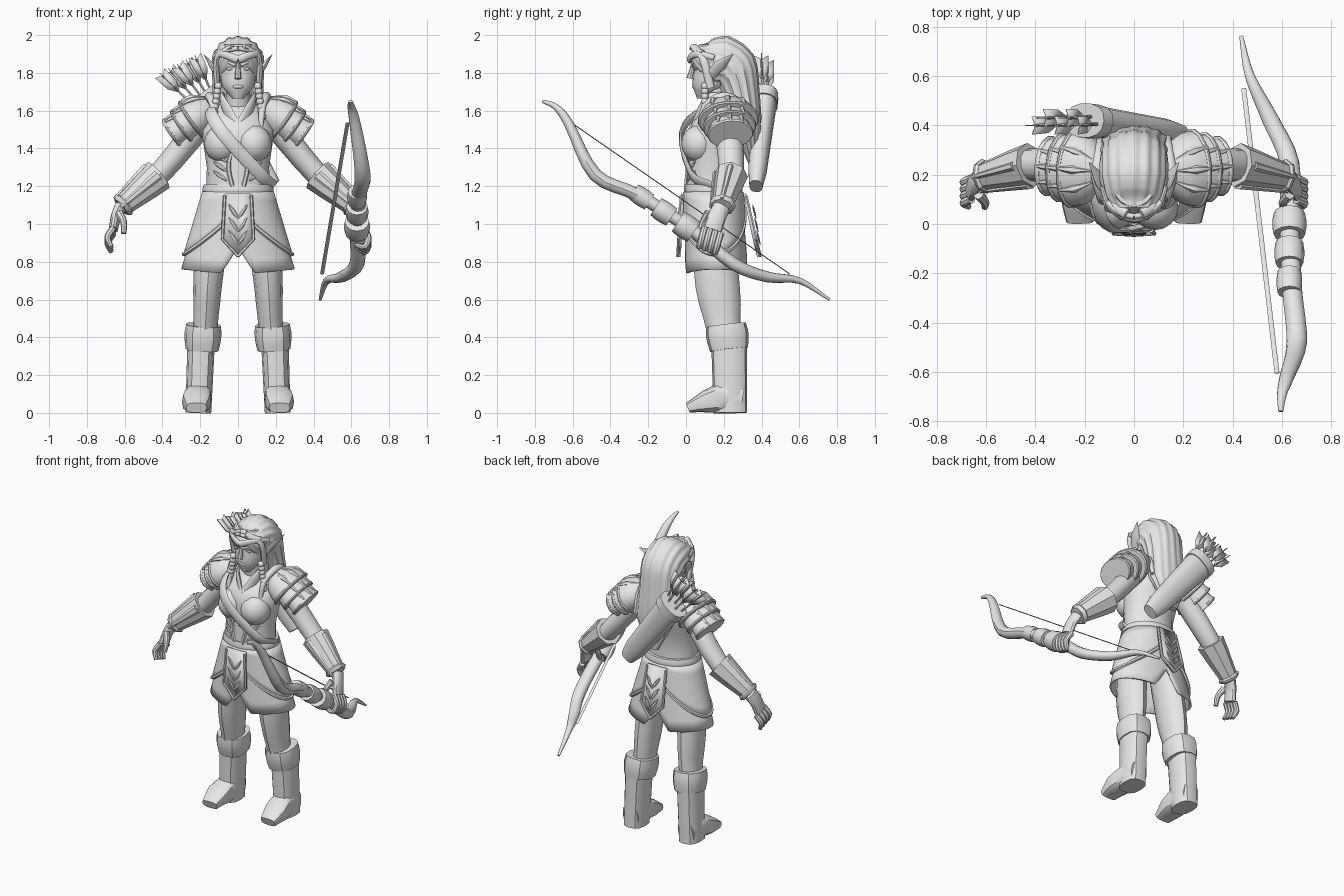
import bpy, bmesh
from math import sin, cos, pi, radians
from mathutils import Vector

cube = bpy.data.objects.get("Cube")
if cube:
    bpy.data.objects.remove(cube)

grey = bpy.data.materials.new("plain grey")
grey.use_nodes = True
grey.diffuse_color = (.8, .8, .8, 1)
grey.node_tree.nodes["Principled BSDF"].inputs["Base Color"].default_value = grey.diffuse_color
parts = []
ACROSS, DEPTH, UP = Vector((1, 0, 0)), Vector((0, 1, 0)), Vector((0, 0, 1))


def make(name, verts, faces, mirror=False, thickness=0):
    """Turn verts and faces into an object, optionally mirrored or thickened."""
    mesh = bpy.data.meshes.new(name)
    mesh.from_pydata([tuple(v) for v in verts], [], faces)
    bm = bmesh.new()
    bm.from_mesh(mesh)
    bmesh.ops.recalc_face_normals(bm, faces=bm.faces)
    bm.to_mesh(mesh)
    bm.free()
    mesh.materials.append(grey)
    obj = bpy.data.objects.new(name, mesh)
    bpy.context.collection.objects.link(obj)
    if thickness:
        solid = obj.modifiers.new("Thickness", 'SOLIDIFY')
        solid.thickness = thickness
        solid.offset = 0
    if mirror:
        obj.modifiers.new("Mirror", 'MIRROR')
    parts.append(obj)


def grid_faces(rows, cols):
    """Quads of a surface whose rows close on themselves."""
    return [(r * cols + i, r * cols + (i + 1) % cols, (r + 1) * cols + (i + 1) % cols, (r + 1) * cols + i)
            for r in range(rows - 1) for i in range(cols)]


def curve(points, steps):
    """Smooth path through the points."""
    p = [Vector(q) for q in points]
    p = [2 * p[0] - p[1]] + p + [2 * p[-1] - p[-2]]
    path = []
    for a, b, c, d in zip(p, p[1:], p[2:], p[3:]):
        for t in [s / steps for s in range(steps)]:
            path.append(b + (c - a) * (t / 2) + (2 * a - 5 * b + 4 * c - d) * (t ** 2 / 2)
                        + (3 * b - a - 3 * c + d) * (t ** 3 / 2))
    return path + [p[-2]]


def blend(values, t):
    """Value at fraction t along an evenly spaced list."""
    place = t * (len(values) - 1)
    i = min(int(place), len(values) - 1)
    following = values[min(i + 1, len(values) - 1)]
    return values[i] + (following - values[i]) * (place - i)


def sweep(name, points, widths, flat=(1,), hint=ACROSS, sides=12, steps=3,
          mirror=False, level=False, power=1, strands=0):
    """Oval swept on a path: widths run along hint, flat scales the other axis."""
    path = curve(points, steps)
    last = len(path) - 1
    verts = []
    for i, p in enumerate(path):
        along = UP if level else (path[min(i + 1, last)] - path[max(i - 1, 0)]).normalized()
        u = (hint - along * hint.dot(along)).normalized()
        v = along.cross(u)
        width, ratio = blend(widths, i / last), blend(flat, i / last)
        for angle in [2 * pi * k / sides for k in range(sides)]:
            c, s = cos(angle), sin(angle)
            r = width * (1 + .03 * cos(strands * angle)) if strands else width
            x, y = [r * abs(q) ** power * (1 if q > 0 else -1) for q in (c, s)]
            verts.append(p + u * x + v * y * ratio)
    faces = grid_faces(len(path), sides)
    faces += [tuple(range(sides)), tuple(range(last * sides, len(verts)))]
    make(name, verts, faces, mirror)


def ball(name, centre, size, rows=8, **options):
    """Ellipsoid."""
    angles = [pi * (k / rows - .5) for k in range(rows + 1)]
    sweep(name, [Vector(centre) + UP * size[2] * sin(a) for a in angles],
          [size[0] * max(cos(a), .02) for a in angles], (size[1] / size[0],),
          steps=1, level=True, **options)


# Torso, neck and vest details
sweep("torso", [(0, .14, 1.1), (0, .14, 1.3), (0, .17, 1.5), (0, .2, 1.6), (0, .2, 1.66)],
      [.17, .165, .195, .14, .06], [.82], sides=20, level=True)
sweep("neck", [(0, .18, 1.6), (0, .15, 1.72)], [.07, .06])
ball("breast", (.085, .07, 1.425), (.095, .095, .1), mirror=True, sides=16)
sweep("collar", [(.08, .2, 1.67), (.08, .11, 1.65), (0, .04, 1.5)], [.03], [.4], UP, mirror=True)
sweep("vest_edge", [(.03, .02, 1.4), (.05, .01, 1.3), (.03, 0, 1.2)], [.012], sides=6, mirror=True)
for k in range(3):
    root = Vector((.06, .01, 1.23 + .05 * k))
    sweep("vest_leaf", [root, root + Vector((.07, .04, .05))], [.005, .015, .003], [.6], UP, 6, mirror=True)
sweep("chest_strap", [(-.12, .33, 1.6), (-.15, .1, 1.6), (-.08, -.025, 1.48), (.12, .03, 1.26), (.18, .14, 1.2)],
      [.035], [.35], ACROSS + UP, 8, 4)
sweep("belt", [(0, .145, 1.15), (0, .145, 1.21)], [.18, .187, .187, .18], [.83], sides=24)


# Skirt layers: one flaring surface with a shaped hem
def skirt_point(a, z, gap):
    flare = 1.17 - z
    return Vector(((.172 + .3 * flare + gap) * cos(a),
                   .145 + .04 * flare + (.142 + .05 * flare + gap) * sin(a), z))


def drape(name, hem, gap, rows=7):
    waist = 1.17
    verts = [skirt_point(a, waist + (hem(a) - waist) * r / (rows - 1), gap)
             for r in range(rows) for a in around]
    make(name, verts, grid_faces(rows, len(around)), thickness=.012)


def under_hem(a):
    return .73 + .03 * abs(cos(a)) + max(0, .15 - .5 * abs(cos(a)))


def over_hem(a):
    return .84 + .24 * (1 - abs(cos(a)))


around = [radians(d) for d in range(0, 360, 6)]
drape("underskirt", under_hem, 0)
drape("overskirt", over_hem, .012)
sweep("overskirt_trim", [skirt_point(a, over_hem(a), .014) for a in around + around[:1]],
      [.012], hint=UP, sides=6, steps=1)

# Front and back hanging panels with raised leaves
for side, top, low, lift in (("front", -.018, -.036, -.008), ("back", .31, .385, .008)):
    mid = top + (low - top) * .7
    make(side + "_tabard", [(0, top, 1.16), (.07, top, 1.16), (.085, mid, .915), (0, low, .825)],
         [(0, 1, 2, 3)], mirror=True, thickness=.016)
    sweep(side + "_tabard_trim", [(.07, top + lift, 1.15), (.083, mid + lift, .92), (0, low + lift, .83)],
          [.009], sides=6, steps=1, mirror=True)
    for k in range(3):
        root = Vector((0, low + (mid - low) * k / 2 + lift, .89 + .07 * k))
        sweep(side + "_tabard_leaf", [root, root + Vector((.05, (top - low) / 4, .075))],
              [.004, .014, .002], [.5], sides=6, mirror=True)

# Legs and boots
sweep("leg", [(.12, .16, 1), (.155, .16, .75), (.17, .19, .5), (.18, .21, .38)],
      [.1, .08, .066, .066], [1.2, 1.6, 1.25], mirror=True, level=True)
sweep("boot_cuff", [(.19, .228, .335), (.182, .212, .465)], [.088, .095, .098, .092], [1.15],
      mirror=True, power=.8)
sweep("boot_shaft", [(.195, .228, .38), (.21, .235, 0)], [.073, .068], [1.3], mirror=True, power=.75)
sweep("boot_foot", [(.21, .3, .07), (.21, .2, .08), (.22, .1, .058), (.22, .01, .027)],
      [.06, .07, .077, .055], [1.15, 1.15, .75, .5], steps=2, mirror=True, power=.65)

# Arms and bracers
slope = Vector((.6, 0, .8))
shoulder, elbow, wrist = Vector((.17, .22, 1.56)), Vector((.42, .24, 1.26)), Vector((.62, .19, 1.09))
sweep("arm", [shoulder, elbow, wrist], [.07, .06, .04], [1.1], slope, mirror=True)
sweep("bracer", [elbow, wrist], [.09, .08, .067, .055], [1], slope, 8, mirror=True)
sweep("bracer_cuff", [elbow.lerp(wrist, .88), wrist], [.06, .068, .066, .055], [1.05], slope, 8, mirror=True)
sweep("bracer_ridge", [elbow.lerp(wrist, .1) + slope * .08, wrist + slope * .055], [.018, .01], [1], DEPTH, 6,
      mirror=True)
sweep("bracer_band", [elbow - DEPTH * .085, wrist - DEPTH * .06], [.03, .012], [.5], UP, 6, mirror=True)

# Layered shoulder guards with raised rims and leaves
inside, outside = Vector((.14, .215, 1.625)), Vector((.345, .235, 1.48))
axis = (outside - inside).normalized()
for k in range(3):
    start, end = inside.lerp(outside, k / 4), inside.lerp(outside, (k + 2) / 4)
    size = .115 - .014 * k
    sweep("shoulder_lame", [start, end], [.06, size * .82, size * .95, size], [1.35], slope, 18, mirror=True)
    sweep("shoulder_rim", [end - axis * .01, end + axis * .01], [size, size * 1.05, size * 1.05, size],
          [1.35], slope, 18, mirror=True)
    for turn in (-.6, 0, .6):
        spread = slope * cos(turn) + DEPTH * sin(turn) * 1.35
        sweep("shoulder_leaf", [start + spread * .06, start.lerp(end, .5) + spread * size * .87, end + spread * size],
              [.004, .018, .006], hint=DEPTH, sides=6, mirror=True)
sweep("shoulder_crest", [(.12, .07, 1.5), (.13, .1, 1.62), (.15, .2, 1.675), (.14, .31, 1.62), (.14, .35, 1.5)],
      [.012, .025, .012], mirror=True)

# Hands: open on the right, closed around the bow on the left
sweep("palm", [wrist, (.645, .165, 1.04), (.66, .14, .97)], [.035, .028, .024], [1.3, 2.1], mirror=True)
sweep("thumb", [(.63, .12, 1.06), (.605, .09, 1.01), (.605, .07, .95)], [.022, .014], sides=8, mirror=True)
for side, name in ((-1, "right_finger"), (1, "left_finger")):
    for k in range(4):
        knuckle = Vector((.66, .1 + .028 * k, .98 - .01 * k))
        path = [knuckle, knuckle + Vector((.03, -.015, -.05)), knuckle + Vector((.01, -.03, -.1))]
        if side > 0:
            path.append(knuckle + Vector((-.04, -.03, -.09)))
        sweep(name, [(side * p.x, p.y, p.z) for p in path], [.018, .018, .012], hint=DEPTH, sides=8)

# Head and face
sweep("head", [(0, .09, 1.665), (0, .125, 1.735), (0, .15, 1.87), (0, .16, 1.95)],
      [.03, .087, .105, .085], [1.05], sides=20, level=True)
sweep("nose", [(0, .04, 1.85), (0, .02, 1.77)], [.01, .018], sides=8)
ball("lips", (0, .043, 1.728), (.03, .012, .012))
ball("eye", (.042, .054, 1.822), (.022, .012, .009), mirror=True)
sweep("eyebrow", [(.015, .034, 1.84), (.05, .042, 1.856), (.08, .07, 1.85)], [.01, .005], hint=UP, mirror=True)
sweep("pointed_ear", [(.1, .12, 1.77), (.14, .18, 1.84), (.182, .25, 1.9)], [.025, .035, .002], [.4],
      DEPTH, mirror=True)

# Hair combed back from the brow and down the spine, side locks, braids and circlet
sweep("long_hair", [(0, .045, 1.91), (0, .1, 1.88), (0, .18, 1.86), (0, .25, 1.82),
                    (0, .29, 1.7), (0, .33, 1.5), (0, .36, 1.3)],
      [.075, .115, .135, .135, .13, .14, .04], [.6, .87, 1.03, .96, .75, .5, .5], sides=80, strands=16)
sweep("side_lock", [(.03, .04, 1.94), (.11, .09, 1.88), (.11, .13, 1.72)], [.022], [.7], DEPTH, mirror=True)
for k in range(7):
    ball("braid_knot", (.105 + .004 * k, .1, 1.73 - .027 * k), (.02, .02, .02), mirror=True)
sweep("circlet", [(0, .018, 1.87), (.05, .03, 1.89), (.1, .07, 1.9), (.13, .15, 1.88)],
      [.022, .015], [.6], UP, mirror=True)
sweep("circlet_arch", [(0, .03, 1.93), (.06, .045, 1.92), (.11, .09, 1.91)], [.012], hint=UP, mirror=True)

# Quiver and arrows
bottom, mouth = Vector((.18, .37, 1.2)), Vector((-.2, .42, 1.68))
sweep("quiver", [bottom, mouth], [.05, .07, .075, .08, .085, .09, .095], [.7], ACROSS + UP, 14, 6, power=.85)
sweep("quiver_rim", [bottom.lerp(mouth, .9), mouth], [.1], [.7], ACROSS + UP, 14, power=.85)
for k in range(5):
    sway = DEPTH * .03 * (k % 2)
    start = mouth + Vector((.025 * k - .05, -.015, .02 * k - .04)) + sway
    end = Vector((.045 * k - .4, .4, .022 * k + 1.785)) + sway
    sweep("arrow_shaft", [start, end], [.007], hint=DEPTH, sides=6)
    along = (end - start).normalized()
    across = along.cross(DEPTH).normalized()
    for wide in (across, along.cross(across)):
        front, middle, back = end - along * .13, end - along * .07, end + along * .02
        vane = [front, middle + wide * .033, back + wide * .037, end,
                back - wide * .037, middle - wide * .033]
        make("arrow_fletching", vane, [(0, 1, 2, 3), (0, 3, 4, 5)], thickness=.004)

# Recurved bow, grip and string
sweep("bow", [(.595, -.76, 1.65), (.6, -.69, 1.62), (.62, -.62, 1.53), (.66, -.48, 1.26), (.64, -.25, 1.15),
              (.63, .03, .97), (.63, .25, .79), (.55, .43, .72), (.47, .6, .7), (.435, .76, .6)],
      [.01, .02, .03, .042, .04, .04, .04, .034, .02, .008], [.85], steps=4)
for k in range(3):
    centre = Vector((.63, -.235, 1.143)).lerp(Vector((.63, 0, .985)), k / 2)
    run = Vector((0, .042, -.028))
    girth = .048 + .008 * k
    sweep("grip_band", [centre - run, centre + run], [girth, girth * 1.08, girth * 1.08, girth], [.95])
sweep("bowstring", [(.58, -.605, 1.535), (.445, .55, .735)], [.01], [.3], sides=6)

# Smooth shading with sharp creases kept
bpy.ops.object.select_all(action='DESELECT')
for obj in parts:
    obj.select_set(True)
bpy.context.view_layer.objects.active = parts[0]
bpy.ops.object.shade_smooth_by_angle(angle=radians(35))
